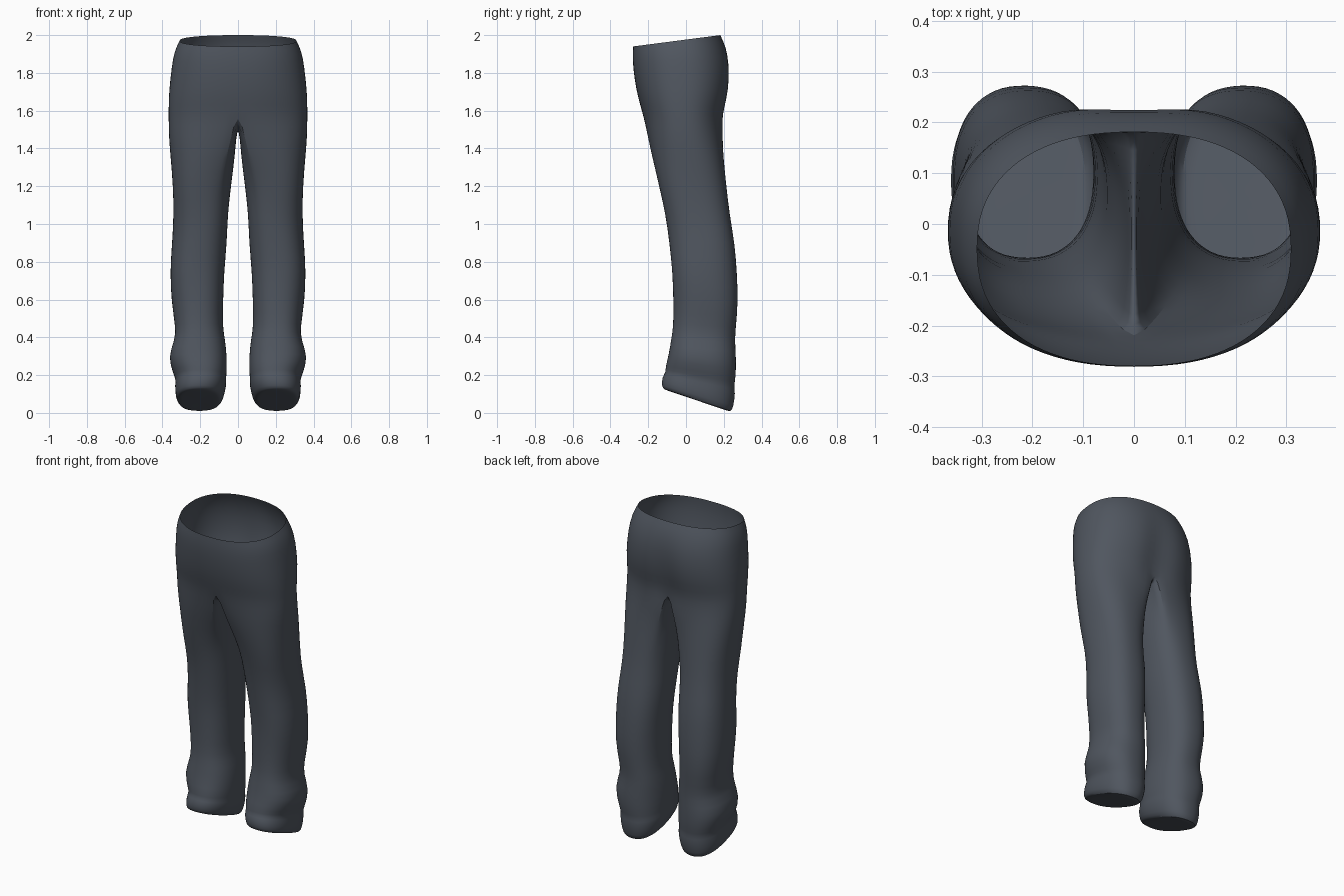
import bpy, bmesh, math

if "Cube" in bpy.data.objects:
    bpy.data.objects.remove(bpy.data.objects["Cube"])

OUTER, INNER = 22, 10      # segments around the outside / along the inseam

# Hip loops: z front, z back, half width, y front, y back, cleft depth
HIPS = [
    (1.94, 2.00, .310, -.280, .182, 0),
    (1.89, 1.94, .338, -.283, .212, 0),
    (1.82, 1.84, .352, -.280, .240, .012),
    (1.71, 1.70, .366, -.264, .236, .022),
    (1.63, 1.61, .368, -.243, .212, .024),
    (1.57, 1.55, .368, -.226, .203, .024),
]
# Leg loops: z front, z back, x inner, x outer, y front, y back, roundness
LEGS = [
    (1.47, 1.46, .008, .366, -.210, .200, .25),
    (1.36, 1.36, .018, .358, -.185, .204, .6),
    (1.20, 1.20, .036, .347, -.142, .216, 1),
    (1.05, 1.05, .052, .337, -.112, .228, 1),
    (.90, .90, .062, .352, -.085, .262, 1),
    (.75, .75, .070, .360, -.074, .268, 1),
    (.60, .58, .080, .352, -.068, .278, 1),
    (.46, .44, .082, .334, -.064, .264, 1),
    (.40, .37, .064, .334, -.078, .257, 1),
    (.31, .28, .056, .369, -.095, .264, 1),
    (.24, .18, .062, .342, -.110, .266, 1),
    (.215, .14, .068, .332, -.106, .258, 1),
    (.19, .11, .064, .338, -.124, .266, 1),
    (.14, .03, .076, .334, -.126, .250, 1),
    (.125, .005, .094, .318, -.114, .236, 1),
]


def power(v, n):
    return math.copysign(abs(v) ** (2 / n), v)


def oval(a, cx, cy, rx, ry, n):
    return cx + rx * power(math.cos(a), n), cy + ry * power(math.sin(a), n)


def tilt(y, zf, zb, yf, yb):
    return zf + (zb - zf) * (y - yf) / (yb - yf)


def hip_loop(zf, zb, w, yf, yb, cleft):
    pts = []
    for i in range(OUTER + 1):
        a = math.pi * (i / OUTER - .5)
        x, y = oval(a, 0, (yf + yb) / 2, w, (yb - yf) / 2, 2.3)
        z = tilt(y, zf, zb, yf, yb)
        if y > 0:
            y -= cleft * math.exp(-(x / .08) ** 2)
        pts.append((0 if i in (0, OUTER) else x, y, z))
    return pts


def leg_loop(zf, zb, xi, xo, yf, yb, t):
    pts, cy, ry = [], (yf + yb) / 2, (yb - yf) / 2
    half = math.radians(125)
    for i in range(OUTER + INNER):
        if i <= OUTER:
            s = i / OUTER
            x0, y0 = oval(math.pi * (s - .5), xi, cy, xo - xi, ry, 2.3)
            a = half * (2 * s - 1)
        else:
            s = (i - OUTER) / INNER
            x0, y0 = xi, yb + (yf - yb) * s
            a = half + (2 * math.pi - 2 * half) * s
        x1, y1 = oval(a, (xi + xo) / 2, cy, (xo - xi) / 2, ry, 2.35)
        x, y = x0 + (x1 - x0) * t, y0 + (y1 - y0) * t
        z = tilt(y, zf, zb, yf, yb)
        # shallow slanting cloth folds
        fold = .004 * t * math.sin(17 * z + 9 * y + 2 * math.cos(a))
        pts.append((x + fold * math.cos(a), y + fold * math.sin(a), z))
    return pts


bm = bmesh.new()


def add(pts):
    return [bm.verts.new(p) for p in pts]


def bridge(a, b, closed):
    n = len(a)
    for i in range(n if closed else n - 1):
        j = (i + 1) % n
        bm.faces.new((a[i], a[j], b[j], b[i]))


# Seat: half loops from the waist down to the crotch
loops = [add(hip_loop(*row)) for row in HIPS]
for a, b in zip(loops, loops[1:]):
    bridge(a, b, False)

# Crotch seam closes the last hip loop along the centre line
ring = loops[-1]
front, back = ring[0].co.copy(), ring[-1].co.copy()
seam = []
for i in range(1, INNER):
    p = back.lerp(front, i / INNER)
    p.z -= .06 * math.sin(math.pi * i / INNER)
    seam.append(tuple(p))
ring = ring + add(seam)

# Leg: full loops down to the hem
for row in LEGS:
    nxt = add(leg_loop(*row))
    bridge(ring, nxt, True)
    ring = nxt

# Slanted closed underside
centre = sum((v.co for v in ring), ring[0].co * 0) / len(ring)
for f in (.85, .4):
    nxt = add([centre + (v.co - centre) * f for v in ring])
    bridge(ring, nxt, True)
    ring = nxt
    centre = sum((v.co for v in ring), ring[0].co * 0) / len(ring)
bm.faces.new(ring)

bmesh.ops.recalc_face_normals(bm, faces=bm.faces)
top = max(bm.faces, key=lambda f: f.calc_center_median().x)
if top.normal.x < 0:
    bmesh.ops.reverse_faces(bm, faces=bm.faces)

mesh = bpy.data.meshes.new("trousers")
bm.to_mesh(mesh)
bm.free()
trousers = bpy.data.objects.new("trousers", mesh)
bpy.context.collection.objects.link(trousers)

# Slate cloth
cloth = bpy.data.materials.new("slate cloth")
cloth.diffuse_color = (.08, .093, .115, 1)
cloth.use_nodes = True
cloth.node_tree.nodes["Principled BSDF"].inputs["Base Color"].default_value = cloth.diffuse_color
mesh.materials.append(cloth)

# Mirror to the other leg and smooth
mirror = trousers.modifiers.new("mirror", 'MIRROR')
mirror.use_clip = True
mirror.merge_threshold = .002
smooth = trousers.modifiers.new("smooth", 'SUBSURF')
smooth.levels = smooth.render_levels = 1
bpy.context.view_layer.objects.active = trousers
trousers.select_set(True)
bpy.ops.object.shade_smooth_by_angle(angle=math.radians(50))
